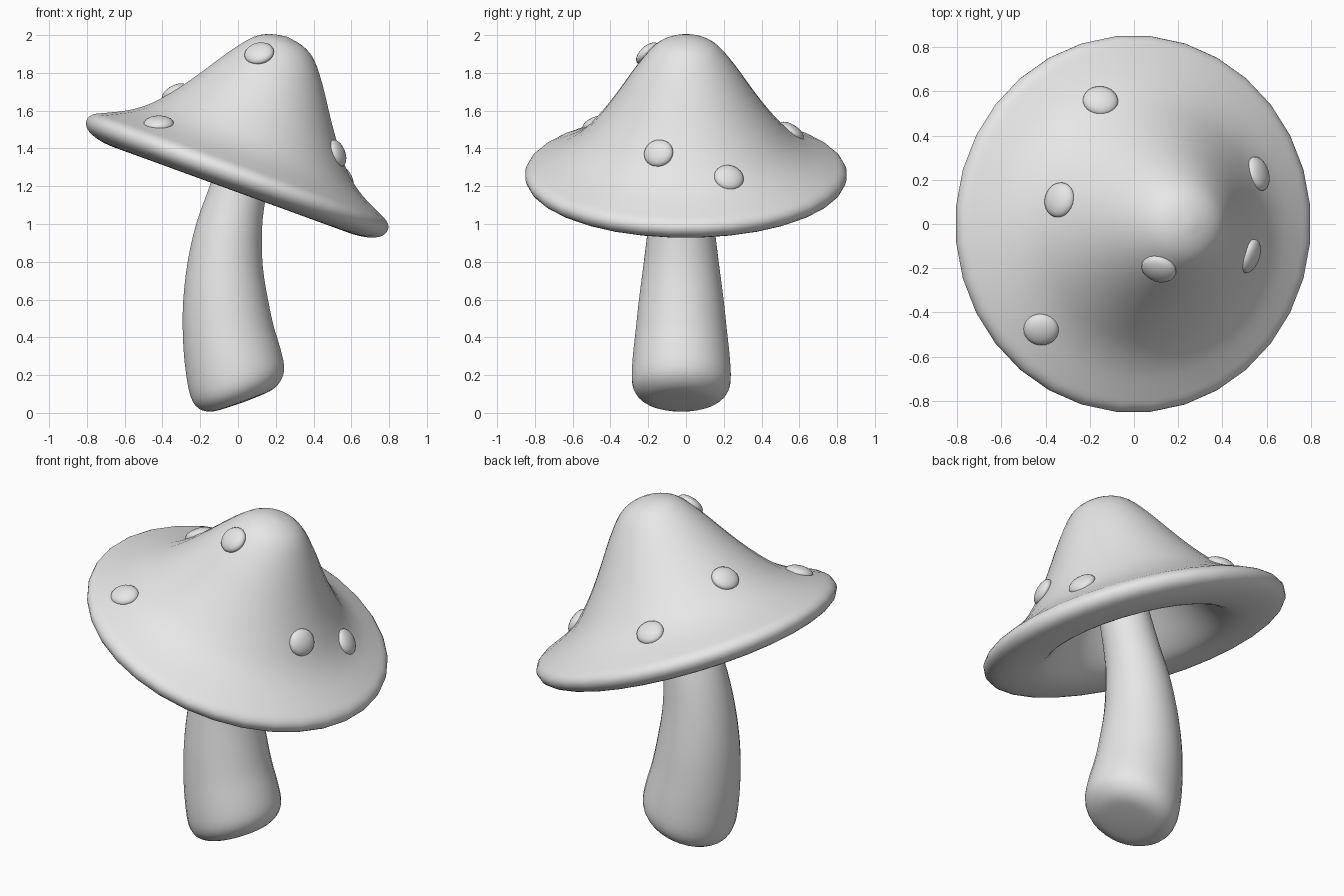
import bpy, bmesh
from math import sin, cos, pi, radians
from mathutils import Matrix, Vector

if "Cube" in bpy.data.objects:
    bpy.data.objects.remove(bpy.data.objects["Cube"])

grey = bpy.data.materials.new("light grey")
grey.use_nodes = True
grey.diffuse_color = (0.8, 0.8, 0.8, 1)
grey.node_tree.nodes["Principled BSDF"].inputs["Base Color"].default_value = (0.8, 0.8, 0.8, 1)

SIDES = 32


def smooth_path(points, steps):
    """Catmull-Rom resampling of tuples of any length."""
    pts = [Vector(p) for p in points]
    pts = [pts[0] * 2 - pts[1]] + pts + [pts[-1] * 2 - pts[-2]]
    out = []
    for a, b, c, d in zip(pts, pts[1:], pts[2:], pts[3:]):
        for i in range(steps):
            t = i / steps
            out.append(0.5 * (2 * b + (c - a) * t + (2 * a - 5 * b + 4 * c - d) * t * t
                              + (3 * b - a - 3 * c + d) * t ** 3))
    return out + [pts[-2]]


def finish(name, bm):
    bmesh.ops.remove_doubles(bm, verts=bm.verts, dist=0.0005)
    bmesh.ops.recalc_face_normals(bm, faces=bm.faces)
    mesh = bpy.data.meshes.new(name)
    bm.to_mesh(mesh)
    bm.free()
    mesh.materials.append(grey)
    mesh.shade_smooth()
    obj = bpy.data.objects.new(name, mesh)
    bpy.context.collection.objects.link(obj)
    return obj


def loft(name, rings):
    """Skin circles given as (matrix, radius)."""
    bm = bmesh.new()
    loops = []
    for matrix, radius in rings:
        angles = [2 * pi * (i + 0.5) / SIDES for i in range(SIDES)]
        loops.append([bm.verts.new(matrix @ Vector((radius * cos(a), radius * sin(a), 0)))
                      for a in angles])
    for low, high in zip(loops, loops[1:]):
        for i in range(SIDES):
            j = (i + 1) % SIDES
            bm.faces.new((low[i], low[j], high[j], high[i]))
    return finish(name, bm)


# Cap: tilted turned profile (radius, height), apex over the rim and into the hollow
profile = [(0, .767), (.09, .75), (.17, .705), (.26, .595), (.37, .43), (.46, .305),
           (.56, .19), (.66, .115), (.77, .06), (.83, .03), (.853, -.008), (.835, -.052),
           (.775, -.083), (.69, -.096), (.6, -.092), (.52, -.065), (.44, .01), (.35, .13),
           (.23, .3), (.12, .42), (0, .47)]
tilt = Matrix.Translation((0, 0, 1.27)) @ Matrix.Rotation(radians(20), 4, 'Y')
cap = loft("cap", [(tilt @ Matrix.Translation((0, 0, h)), max(r, 0))
                   for r, h in smooth_path(profile, 3)])

# Stem: curved stack of circles (x, z, radius, lean in degrees)
stem_rings = [(.025, .055, 0, -20), (.025, .058, .1, -20), (.023, .068, .18, -20),
              (.012, .105, .237, -20), (-.004, .17, .262, -18), (-.028, .29, .258, -13),
              (-.052, .43, .243, -8), (-.066, .6, .225, -1), (-.067, .79, .2, 5),
              (-.046, .975, .177, 11), (-.008, 1.14, .155, 17), (.07, 1.42, .135, 20),
              (.15, 1.7, .12, 20)]
loft("stem", [(Matrix.Translation((x, -.025, z)) @ Matrix.Rotation(radians(lean), 4, 'Y'),
               max(r, 0)) for x, z, r, lean in smooth_path(stem_rings, 3)])

# Spots: flattened balls lying on the cap surface
spots = [(.11, -.21, 1.91), (-.42, -.48, 1.54), (-.34, .11, 1.70),
         (-.15, .57, 1.51), (.54, -.15, 1.38), (.57, .23, 1.25)]
for i, spot in enumerate(spots):
    _, place, normal, _ = cap.closest_point_on_mesh(Vector(spot))
    bm = bmesh.new()
    bmesh.ops.create_uvsphere(
        bm, u_segments=24, v_segments=12, radius=1,
        matrix=Matrix.Translation(place) @ normal.to_track_quat('Z', 'Y').to_matrix().to_4x4()
        @ Matrix.Diagonal((.08, .075, .036, 1)))
    finish(f"spot_{i + 1}", bm)
